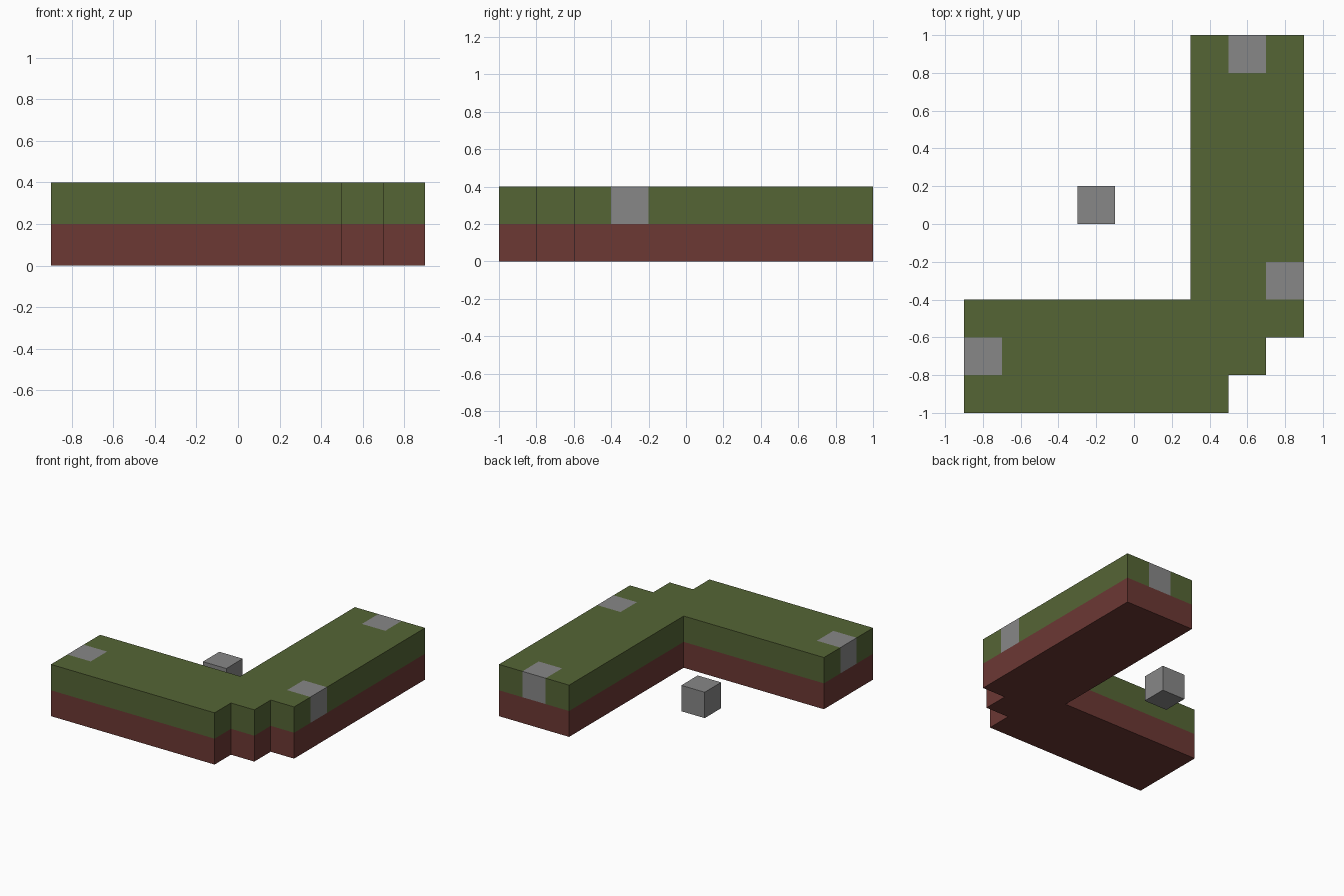
import bpy
import bmesh
from mathutils import Vector

if "Cube" in bpy.data.objects:
    bpy.data.objects.remove(bpy.data.objects["Cube"], do_unlink=True)

S = 0.2                                # side of one block
ORIGIN = Vector((-0.9, -1.0, 0.0))     # front corner of the block grid


def make_material(name, rgb):
    mat = bpy.data.materials.new(name)
    mat.use_nodes = True
    color = (*rgb, 1.0)
    mat.diffuse_color = color
    bsdf = mat.node_tree.nodes["Principled BSDF"]
    bsdf.inputs["Base Color"].default_value = color
    bsdf.inputs["Roughness"].default_value = 0.9
    return mat


def make_layer(name, cells, level, mat):
    """Join the grid cells of one level into a single clean slab."""
    bm = bmesh.new()

    def face(*corners):
        bm.faces.new([bm.verts.new(ORIGIN + S * Vector(c)) for c in corners])

    lo, hi = level, level + 1
    for i, j in cells:
        ring = [(i, j), (i + 1, j), (i + 1, j + 1), (i, j + 1)]
        face(*[(x, y, hi) for x, y in ring])
        face(*[(x, y, lo) for x, y in reversed(ring)])
        # walls only where there is no neighbouring cell
        for k, (di, dj) in enumerate([(0, -1), (1, 0), (0, 1), (-1, 0)]):
            if (i + di, j + dj) not in cells:
                a, b = ring[k], ring[(k + 1) % 4]
                face((*a, lo), (*b, lo), (*b, hi), (*a, hi))
    bmesh.ops.remove_doubles(bm, verts=bm.verts, dist=0.001)
    bmesh.ops.dissolve_limit(bm, angle_limit=0.01, verts=bm.verts, edges=bm.edges)
    mesh = bpy.data.meshes.new(name)
    bm.to_mesh(mesh)
    bm.free()
    mesh.materials.append(mat)
    obj = bpy.data.objects.new(name, mesh)
    bpy.context.collection.objects.link(obj)
    return obj


green = make_material("grass green", (0.091, 0.130, 0.036))
brown = make_material("soil red brown", (0.150, 0.040, 0.034))
grey = make_material("stone grey", (0.242, 0.242, 0.242))

# L-shaped footprint with a stepped outer corner
footprint = {(i, j) for i in range(9) for j in range(10)
             if (j < 3 or i >= 6) and i < 7 + j}
stones = {"back_stone": (7, 9), "right_stone": (8, 3), "left_stone": (0, 1)}

# Soil below, grass above with gaps for the stones
make_layer("soil_layer", footprint, 0, brown)
make_layer("grass_layer", footprint - set(stones.values()), 1, green)

# Stones set flush into the grass
for name, cell in stones.items():
    make_layer(name, {cell}, 1, grey)

# Separate stone standing inside the angle
make_layer("loose_stone", {(3, 5)}, 0, grey)
